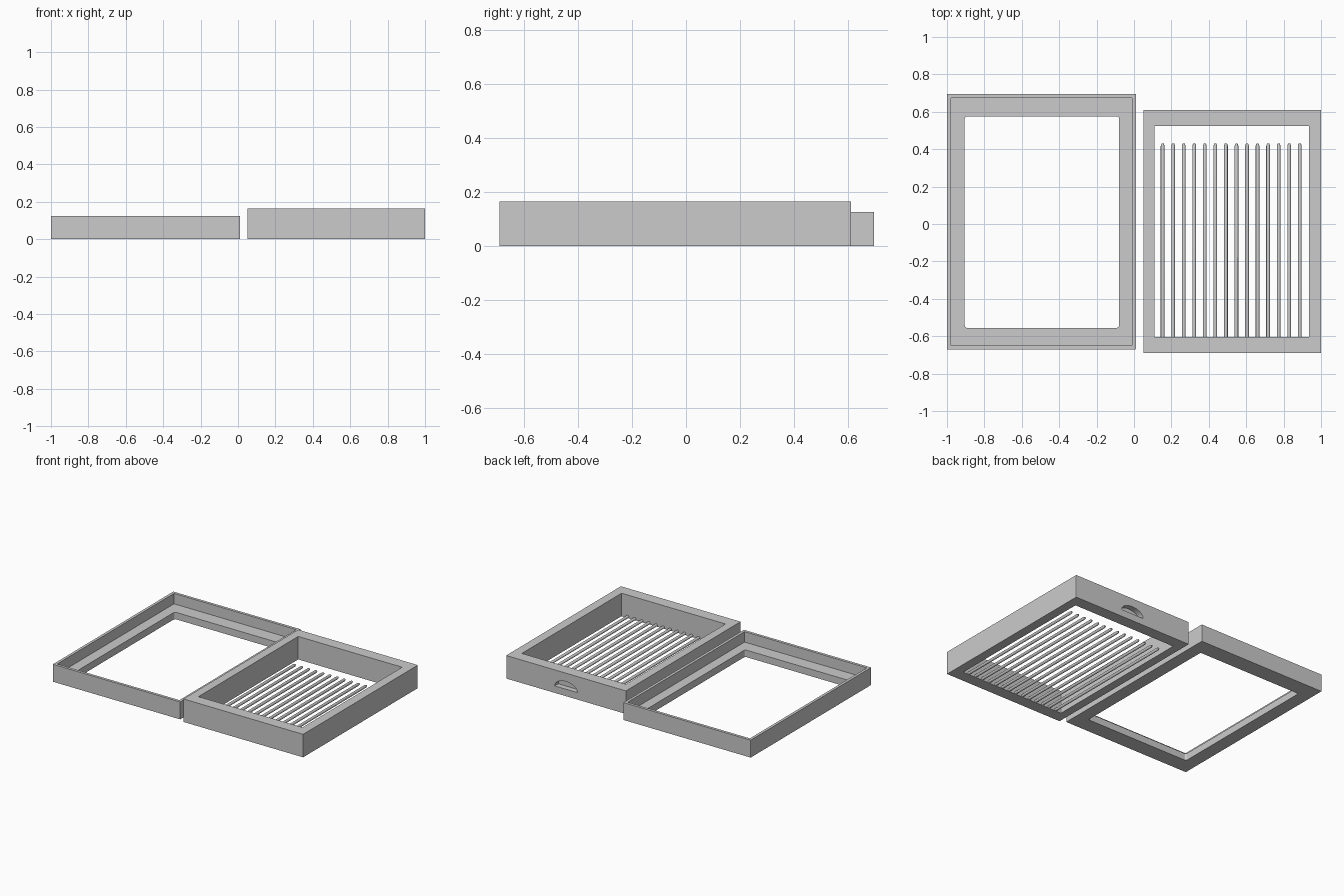
import bpy, bmesh, math

if "Cube" in bpy.data.objects:
    bpy.data.objects.remove(bpy.data.objects["Cube"])

grey = bpy.data.materials.new("plain_grey")
grey.diffuse_color = (0.6, 0.6, 0.6, 1)
grey.use_nodes = True
grey.node_tree.nodes["Principled BSDF"].inputs["Base Color"].default_value = grey.diffuse_color


def finish(name, bm, smooth=False):
    bmesh.ops.recalc_face_normals(bm, faces=bm.faces)
    mesh = bpy.data.meshes.new(name)
    bm.to_mesh(mesh)
    bm.free()
    mesh.materials.append(grey)
    obj = bpy.data.objects.new(name, mesh)
    bpy.context.collection.objects.link(obj)
    if smooth:
        bpy.context.view_layer.objects.active = obj
        obj.select_set(True)
        bpy.ops.object.shade_smooth_by_angle(angle=math.radians(35))
        obj.select_set(False)
    return obj


def rounded_rect(x0, x1, y0, y1, r, z, steps=4):
    """Rectangle outline with rounded corners, counter-clockwise."""
    corners = [(x1 - r, y1 - r), (x0 + r, y1 - r), (x0 + r, y0 + r), (x1 - r, y0 + r)]
    pts = []
    for i, (cx, cy) in enumerate(corners):
        for k in range(steps + 1):
            a = math.pi / 2 * (i + k / steps)
            pts.append((cx + r * math.cos(a), cy + r * math.sin(a), z))
    return pts


def skin(name, loops, smooth=False, closed=True):
    """Join outlines in order; closed wraps to the first, otherwise the ends are capped."""
    bm = bmesh.new()
    rings = [[bm.verts.new(p) for p in loop] for loop in loops]
    n = len(rings[0])
    for i in range(len(rings) if closed else len(rings) - 1):
        a, b = rings[i], rings[(i + 1) % len(rings)]
        for k in range(n):
            bm.faces.new((a[k], a[(k + 1) % n], b[(k + 1) % n], b[k]))
    if not closed:
        bm.faces.new(rings[0])
        bm.faces.new(rings[-1])
    return finish(name, bm, smooth)


# Lid frame: outer wall, thin raised lip, recessed ledge, open middle
outer = (-1.0, 0.01, -0.67, 0.695, 0.002)
lip = (-0.98, -0.01, -0.65, 0.675, 0.004)
hole = (-0.905, -0.08, -0.555, 0.575, 0.012)
skin("lid_frame", [rounded_rect(*s, z) for s, z in (
    (outer, 0), (outer, 0.125), (lip, 0.125), (lip, 0.05), (hole, 0.05), (hole, 0))])

# Box frame: deep plain walls
box_out = (0.05, 1.0, -0.69, 0.61, 0.002)
box_in = (0.11, 0.935, -0.605, 0.525, 0.004)
box = skin("box_frame", [rounded_rect(*s, z) for s, z in (
    (box_out, 0), (box_out, 0.165), (box_in, 0.165), (box_in, 0))])

# Finger recess in the back wall: flat bottom with an arched top
arch = [(0.525 + 0.09 * math.cos(math.pi * k / 16), 0.05 + 0.055 * math.sin(math.pi * k / 16))
        for k in range(17)]
cutter = skin("finger_recess_cutter",
              [[(x, y, z) for x, z in arch] for y in (0.57, 0.65)], closed=False)
cutter.hide_render = True
cutter.hide_viewport = True
cut = box.modifiers.new("finger_recess", "BOOLEAN")
cut.operation = "DIFFERENCE"
cut.solver = "EXACT"
cut.object = cutter

# Slats: round rods fixed to the front wall, free and tapered at the back
for i in range(14):
    cx = 0.153 + i * 0.0564
    loops = [[(cx + r * math.cos(math.tau * k / 12), y, 0.01 + r * math.sin(math.tau * k / 12))
              for k in range(12)]
             for y, r in ((-0.61, 0.01), (0.418, 0.01), (0.43, 0.006))]
    skin(f"slat_{i + 1}", loops, smooth=True, closed=False)
